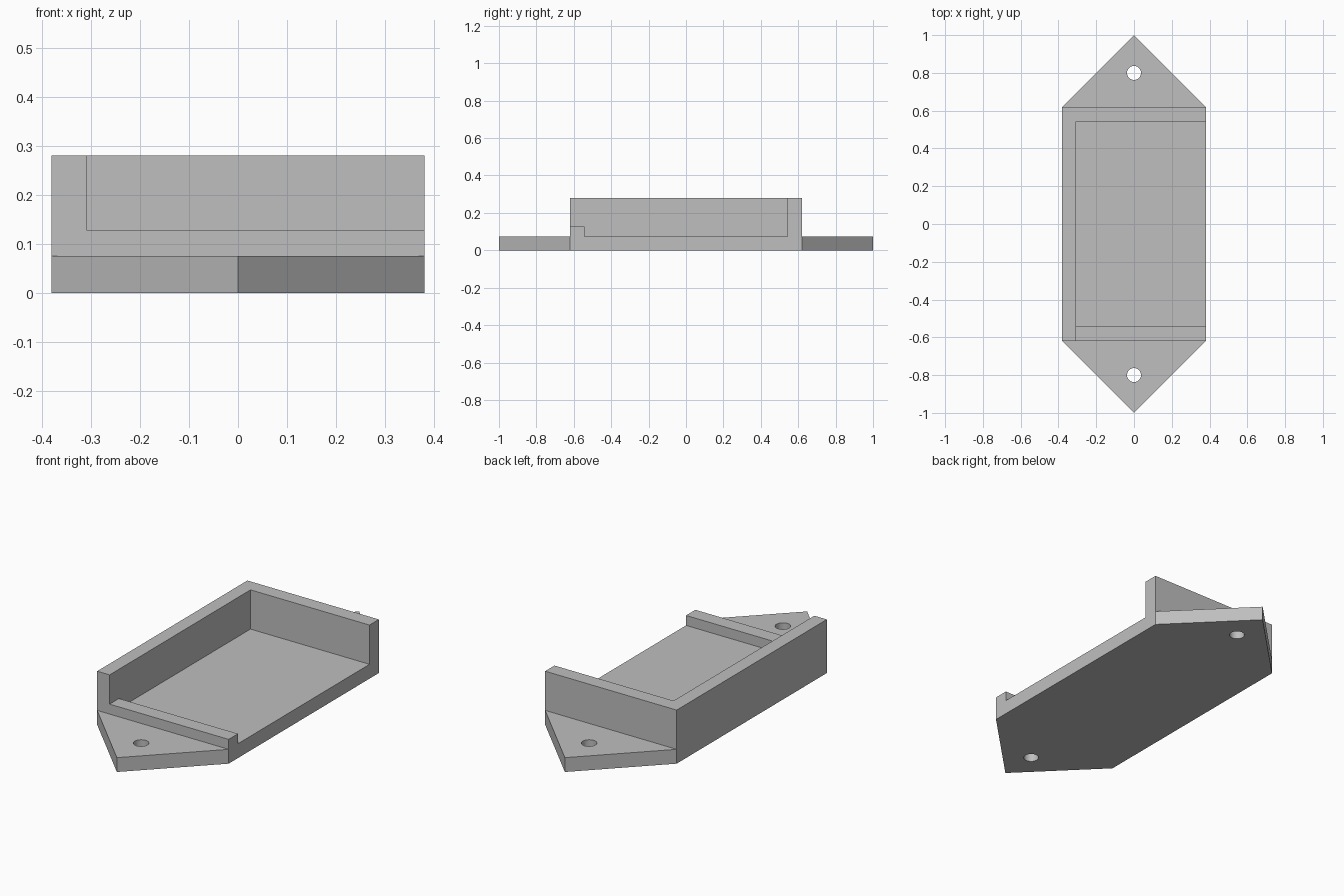
import bpy, bmesh

cube = bpy.data.objects.get("Cube")
if cube:
    bpy.data.objects.remove(cube, do_unlink=True)

# Main dimensions
HALF_W, HALF_L, TIP = 0.38, 0.62, 1.0
FLOOR, LIP, TOP = 0.075, 0.127, 0.28
INNER_X, INNER_Y = -0.308, 0.543
HOLE_Y, HOLE_R = 0.80, 0.037

grey = bpy.data.materials.new("plain grey")
grey.use_nodes = True
colour = (0.52, 0.52, 0.52, 1)
grey.diffuse_color = colour
grey.node_tree.nodes["Principled BSDF"].inputs["Base Color"].default_value = colour


def prism(name, outline, z0, z1):
    """Extrude a flat outline from z0 up to z1."""
    bm = bmesh.new()
    face = bm.faces.new([bm.verts.new((x, y, z0)) for x, y in outline])
    ext = bmesh.ops.extrude_face_region(bm, geom=[face])
    for v in ext["geom"]:
        if isinstance(v, bmesh.types.BMVert):
            v.co.z = z1
    bmesh.ops.recalc_face_normals(bm, faces=bm.faces)
    mesh = bpy.data.meshes.new(name)
    bm.to_mesh(mesh)
    bm.free()
    obj = bpy.data.objects.new(name, mesh)
    bpy.context.collection.objects.link(obj)
    mesh.materials.append(grey)
    return obj


def box(name, x0, x1, y0, y1, z0, z1):
    return prism(name, [(x0, y0), (x1, y0), (x1, y1), (x0, y1)], z0, z1)


def cut(target, cutter):
    """Subtract the cutter from the target, then discard the cutter."""
    cutter.hide_render = True
    mod = target.modifiers.new("cut", "BOOLEAN")
    mod.operation = "DIFFERENCE"
    mod.solver = "EXACT"
    mod.object = cutter
    bpy.context.view_layer.objects.active = target
    bpy.ops.object.modifier_apply(modifier=mod.name)
    bpy.data.objects.remove(cutter, do_unlink=True)


# Solid six-sided block with pointed ends
outline = [(0, -TIP), (HALF_W, -HALF_L), (HALF_W, HALF_L),
           (0, TIP), (-HALF_W, HALF_L), (-HALF_W, -HALF_L)]
tray = prism("mounting_tray", outline, 0, TOP)

# Lower the pointed mounting tabs and drill their screw holes
for side in (-1, 1):
    y0, y1 = sorted((side * HALF_L, side * 1.2))
    cut(tray, box("tab_cutter", -1, 1, y0, y1, FLOOR, 1))
    bpy.ops.mesh.primitive_cylinder_add(vertices=32, radius=HOLE_R, depth=1,
                                        location=(0, side * HOLE_Y, 0))
    drill = bpy.context.object
    drill.data.materials.append(grey)
    cut(tray, drill)

# Open the right side: lower the front lip, then hollow the floor
cut(tray, box("lip_cutter", INNER_X, 1, -1, INNER_Y, LIP, 1))
cut(tray, box("pocket_cutter", INNER_X, 1, -INNER_Y, INNER_Y, FLOOR, 1))

# Smooth hole walls, crisp edges elsewhere
bpy.ops.object.select_all(action="DESELECT")
tray.select_set(True)
bpy.context.view_layer.objects.active = tray
bpy.ops.object.shade_smooth_by_angle()
